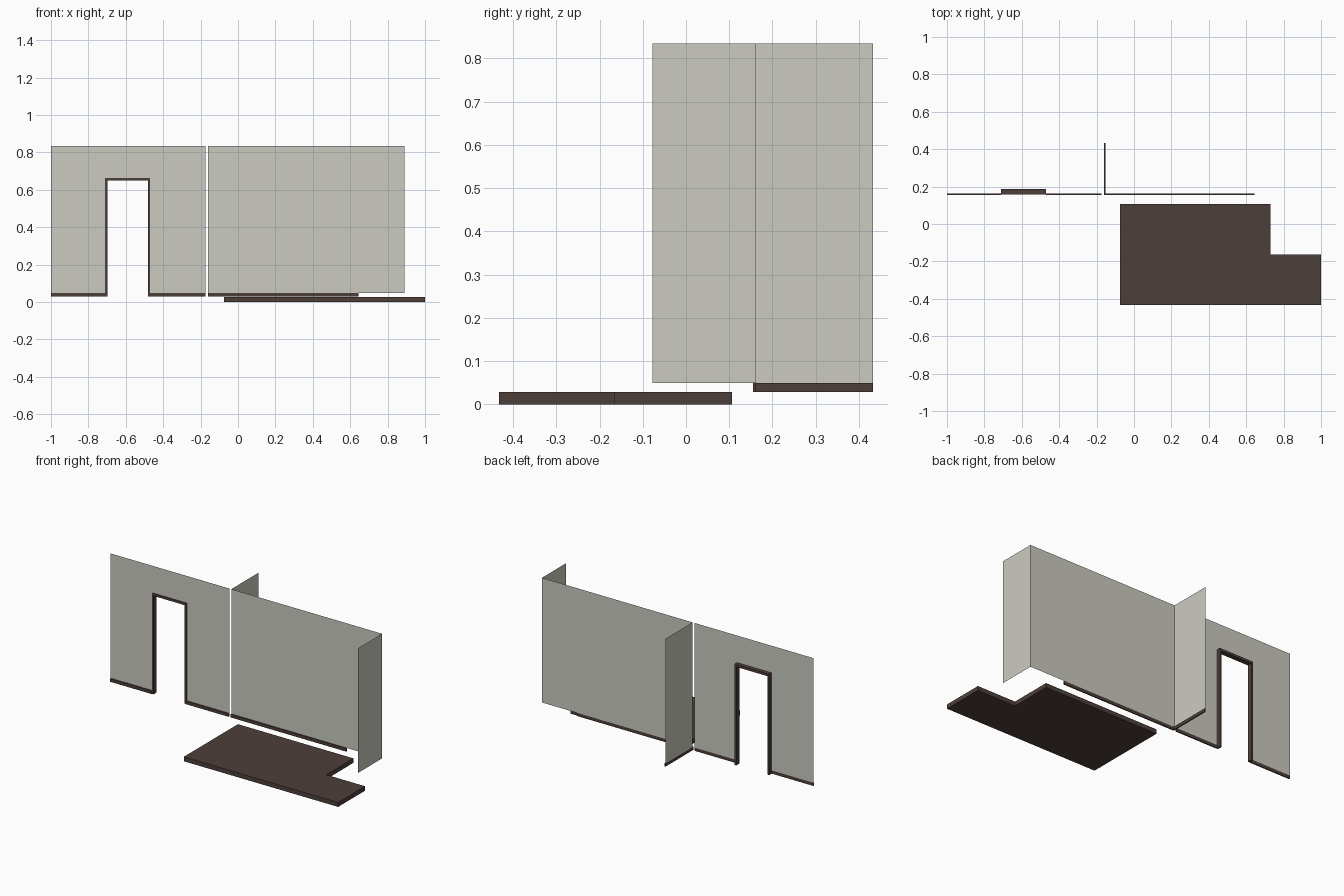
import bpy, bmesh
from mathutils import Vector

if "Cube" in bpy.data.objects:
    bpy.data.objects.remove(bpy.data.objects["Cube"])


def material(name, rgb):
    m = bpy.data.materials.new(name)
    m.diffuse_color = (*rgb, 1.0)
    m.use_nodes = True
    m.node_tree.nodes["Principled BSDF"].inputs["Base Color"].default_value = m.diffuse_color
    return m


PLASTER = material("pale_plaster", (0.60, 0.60, 0.535))
WOOD = material("dark_wood", (0.076, 0.049, 0.043))

Y_WALL = 0.162            # plane of the long walls
Z_TRIM, Z_WALL, Z_TOP = 0.029, 0.049, 0.834
TRIM = 0.007              # skirting thickness


def outline(name, points, mat, extrude=None):
    """Flat polygon, optionally extruded into a solid."""
    bm = bmesh.new()
    face = bm.faces.new([bm.verts.new(p) for p in points])
    if extrude:
        res = bmesh.ops.extrude_face_region(bm, geom=[face], use_keep_orig=True)
        moved = [v for v in res["geom"] if isinstance(v, bmesh.types.BMVert)]
        bmesh.ops.translate(bm, verts=moved, vec=Vector(extrude))
        bmesh.ops.recalc_face_normals(bm, faces=bm.faces[:])
    me = bpy.data.meshes.new(name)
    bm.to_mesh(me)
    bm.free()
    me.materials.append(mat)
    ob = bpy.data.objects.new(name, me)
    bpy.context.collection.objects.link(ob)
    return ob


def box(name, x0, x1, y0, y1, z0, z1, mat):
    pts = [(x0, y0, z0), (x1, y0, z0), (x1, y1, z0), (x0, y1, z0)]
    return outline(name, pts, mat, (0, 0, z1 - z0))


def panel(name, a, b):
    """Upright paper-thin wall between two plan points."""
    return outline(name, [(*a, Z_WALL), (*b, Z_WALL), (*b, Z_TOP), (*a, Z_TOP)], PLASTER)


# L-shaped floor slab
plan = [(-0.075, -0.432), (1.0, -0.432), (1.0, -0.164),
        (0.73, -0.164), (0.73, 0.106), (-0.075, 0.106)]
outline("floor_slab", [(x, y, 0) for x, y in plan], WOOD, (0, 0, 0.028))

# Wall with door opening
L, R, D0, D1, HEAD = -1.0, -0.174, -0.71, -0.47, 0.664
prof = [(L, Z_WALL), (D0, Z_WALL), (D0, HEAD), (D1, HEAD),
        (D1, Z_WALL), (R, Z_WALL), (R, Z_TOP), (L, Z_TOP)]
outline("door_wall", [(x, Y_WALL, z) for x, z in prof], PLASTER)

# Door frame lining the opening
J = 0.011
prof = [(D0, Z_TRIM), (D0 + J, Z_TRIM), (D0 + J, HEAD - 0.015), (D1 - J, HEAD - 0.015),
        (D1 - J, Z_TRIM), (D1, Z_TRIM), (D1, HEAD), (D0, HEAD)]
outline("door_frame", [(x, 0.157, z) for x, z in prof], WOOD, (0, 0.03, 0))

# Long wall with its two return wings
C0, C1 = -0.16, 0.89
panel("long_wall", (C0, Y_WALL), (C1, Y_WALL))
panel("back_wing", (C0, 0.432), (C0, Y_WALL))
panel("front_wing", (C1, Y_WALL), (C1, -0.077))

# Skirting strips under the walls
for name, x0, x1 in (("skirting_left", L, D0), ("skirting_middle", D1, R),
                     ("skirting_right", C0, 0.645)):
    box(name, x0, x1, Y_WALL - TRIM, Y_WALL, Z_TRIM, Z_WALL, WOOD)
box("skirting_wing", C0, C0 + TRIM, Y_WALL, 0.432, Z_TRIM, Z_WALL, WOOD)
